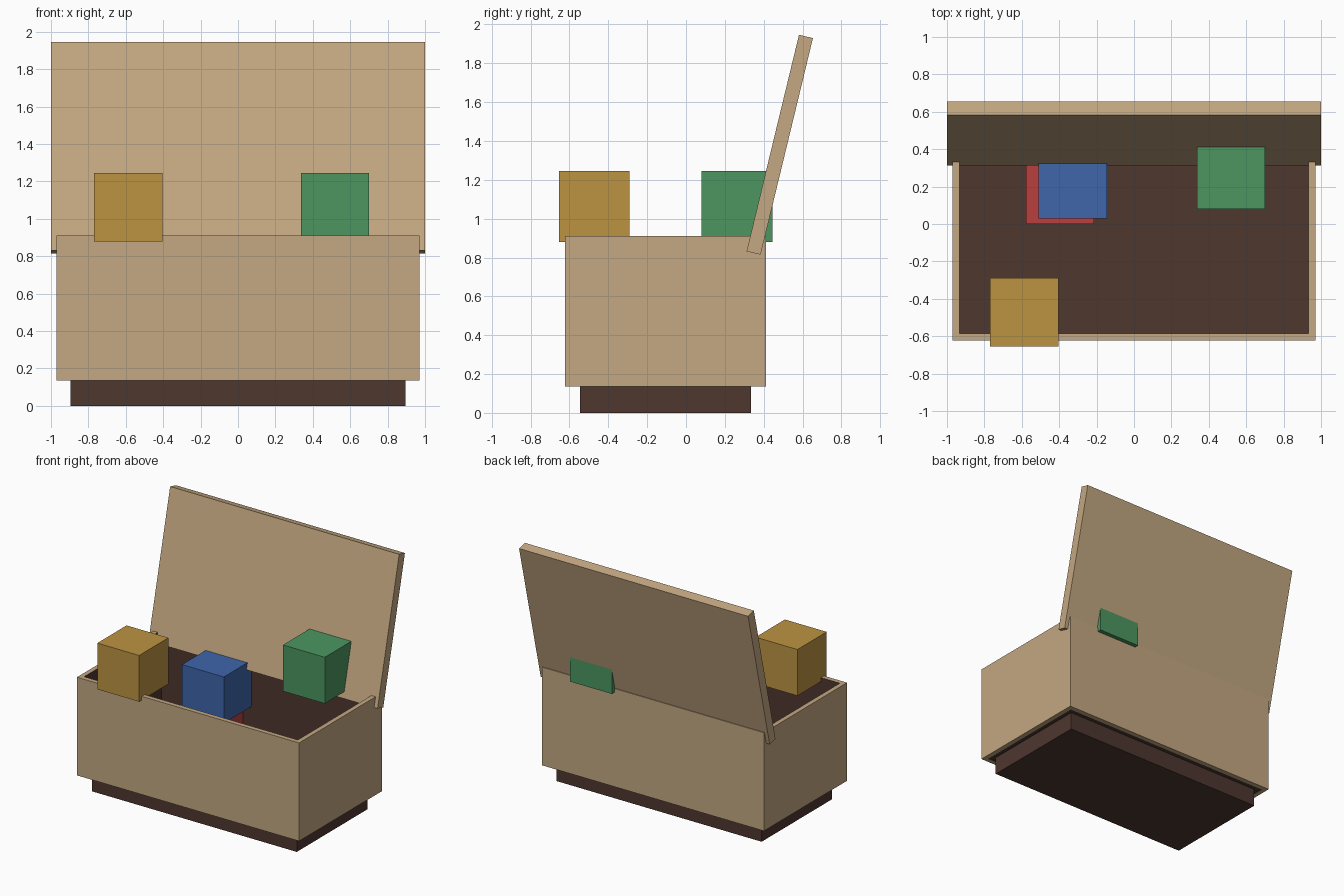
import bpy, bmesh, math

if "Cube" in bpy.data.objects:
    bpy.data.objects.remove(bpy.data.objects["Cube"])


def material(name, hex_code):
    """Flat material from an sRGB hex colour."""
    def lin(c):
        return c / 12.92 if c <= 0.04045 else ((c + 0.055) / 1.055) ** 2.4
    rgb = [lin(int(hex_code[i:i + 2], 16) / 255) for i in (0, 2, 4)]
    m = bpy.data.materials.new(name)
    m.diffuse_color = (*rgb, 1)
    m.use_nodes = True
    m.node_tree.nodes["Principled BSDF"].inputs["Base Color"].default_value = m.diffuse_color
    return m


TAN = material("tan wood", "C4A882")
BROWN = material("dark brown", "4E372F")
RED = material("red", "B84040")
BLUE = material("blue", "3E66AA")
GREEN = material("green", "4C9660")
YELLOW = material("yellow", "BC9442")


def box(name, mat, x, y, z):
    """Axis-aligned box from (min, max) ranges."""
    bm = bmesh.new()
    bmesh.ops.create_cube(bm, size=1)
    for v in bm.verts:
        v.co = [r[0] if c < 0 else r[1] for c, r in zip(v.co, (x, y, z))]
    me = bpy.data.meshes.new(name)
    bm.to_mesh(me)
    bm.free()
    me.materials.append(mat)
    ob = bpy.data.objects.new(name, me)
    bpy.context.collection.objects.link(ob)
    return ob


# Plinth and chest floor
box("plinth", BROWN, (-0.895, 0.895), (-0.545, 0.335), (0, 0.14))
box("chest_floor", BROWN, (-0.95, 0.95), (-0.6, 0.39), (0.14, 0.152))

# Chest walls: a rectangular tube with a dark inside
X, Y0, Y1, Z0, Z1, T = 0.97, -0.623, 0.413, 0.135, 0.91, 0.037
bm = bmesh.new()


def ring(inset, z):
    return [bm.verts.new((sx * (X - inset), y, z)) for sx, y in
            ((-1, Y0 + inset), (1, Y0 + inset), (1, Y1 - inset), (-1, Y1 - inset))]


rings = [ring(0, Z0), ring(0, Z1), ring(T, Z1), ring(T, Z0)]
for k in range(4):
    a, b = rings[k], rings[(k + 1) % 4]
    for i in range(4):
        j = (i + 1) % 4
        f = bm.faces.new((a[i], a[j], b[j], b[i]))
        f.material_index = 1 if k == 2 else 0
bmesh.ops.recalc_face_normals(bm, faces=bm.faces)
me = bpy.data.meshes.new("chest_walls")
bm.to_mesh(me)
bm.free()
me.materials.append(TAN)
me.materials.append(BROWN)
bpy.context.collection.objects.link(bpy.data.objects.new("chest_walls", me))

# Open lid, hinged at its lower front edge and leaning back
lid = box("lid", TAN, (-1, 1), (0, 0.074), (0, 1.147))
lid.location = (0, 0.312, 0.832)
lid.rotation_euler = (-math.radians(13.6), 0, 0)

# Toy blocks
S = 0.365
for name, mat, x, y, z in (
        ("red_block", RED, -0.578, 0.0, 0.152),
        ("blue_block", BLUE, -0.51, 0.03, 0.518),
        ("yellow_block", YELLOW, -0.77, -0.655, 0.88),
        ("green_block", GREEN, 0.336, 0.081, 0.88)):
    box(name, mat, (x, x + S), (y, y + S), (z, z + S))
